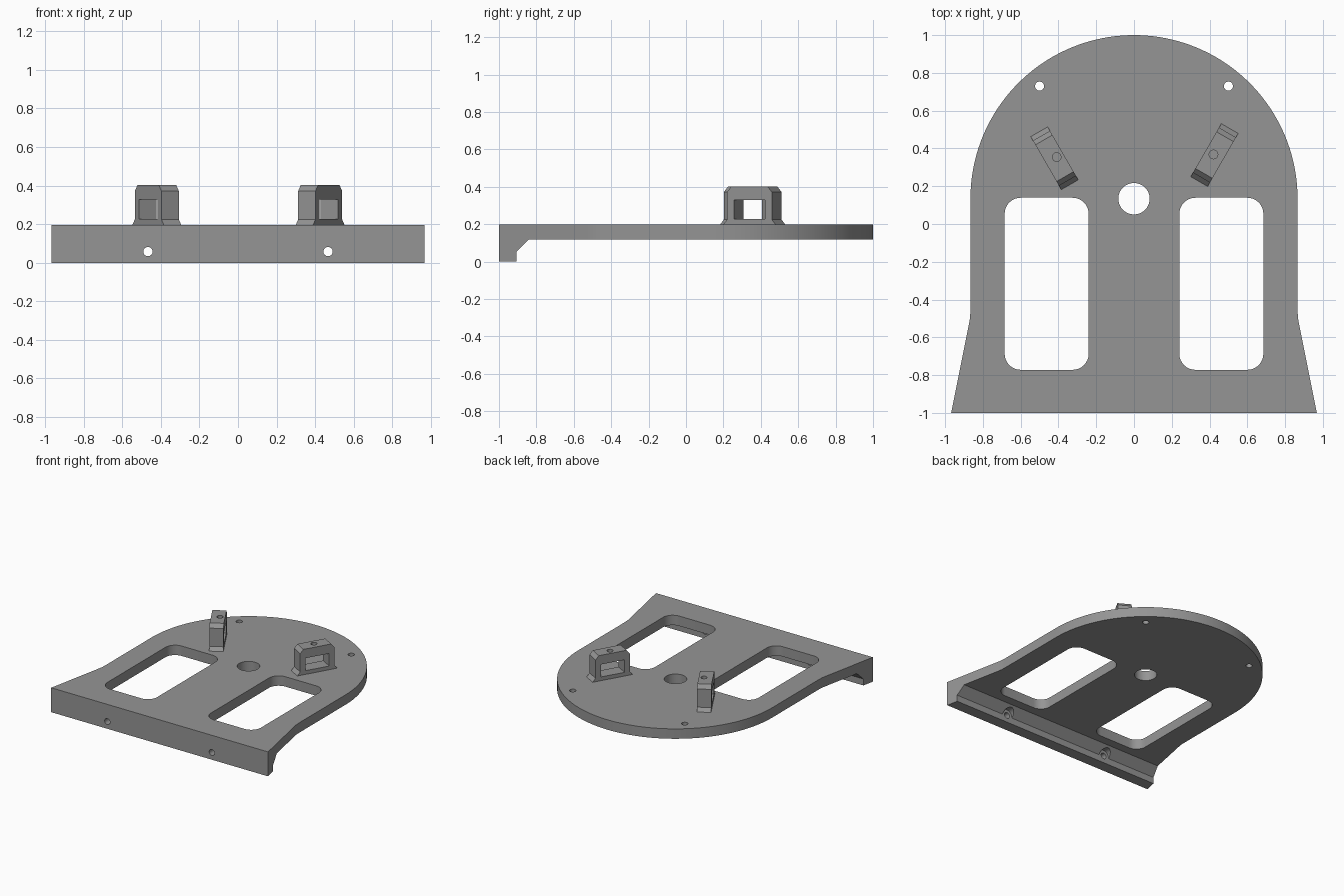
import bpy, bmesh, math
from mathutils import Matrix, Vector

if "Cube" in bpy.data.objects:
    bpy.data.objects.remove(bpy.data.objects["Cube"])

TOP, UNDER = 0.197, 0.117      # plate top and underside
R, CY = 0.866, 0.134           # round end: radius and centre y

grey = bpy.data.materials.new("grey plastic")
grey.diffuse_color = (0.30, 0.30, 0.30, 1)
grey.use_nodes = True
grey.node_tree.nodes["Principled BSDF"].inputs["Base Color"].default_value = grey.diffuse_color


def prism(name, pts, depth, matrix=Matrix()):
    """Extrude a flat outline along local z, then place it."""
    bm = bmesh.new()
    face = bm.faces.new([bm.verts.new((x, y, 0)) for x, y in pts])
    new = bmesh.ops.extrude_face_region(bm, geom=[face])["geom"]
    for v in new:
        if isinstance(v, bmesh.types.BMVert):
            v.co.z += depth
    bm.transform(matrix)
    bmesh.ops.recalc_face_normals(bm, faces=bm.faces)
    me = bpy.data.meshes.new(name)
    bm.to_mesh(me)
    bm.free()
    me.materials.append(grey)
    ob = bpy.data.objects.new(name, me)
    bpy.context.collection.objects.link(ob)
    return ob


def arc(cx, cy, r, a0, a1, n):
    return [(cx + r * math.cos(math.radians(a0 + (a1 - a0) * i / n)),
             cy + r * math.sin(math.radians(a0 + (a1 - a0) * i / n)))
            for i in range(n + 1)]


def circle(r, n=32):
    return arc(0, 0, r, 0, 360, n)[:-1]


def rounded_rect(x0, x1, y0, y1, r):
    return (arc(x1 - r, y1 - r, r, 0, 90, 8) + arc(x0 + r, y1 - r, r, 90, 180, 8)
            + arc(x0 + r, y0 + r, r, 180, 270, 8) + arc(x1 - r, y0 + r, r, 270, 360, 8))


def boolean(ob, tool, op="DIFFERENCE"):
    mod = ob.modifiers.new(op.lower(), "BOOLEAN")
    mod.operation, mod.solver, mod.object = op, "EXACT", tool
    bpy.context.view_layer.objects.active = ob
    bpy.ops.object.modifier_apply(modifier=mod.name)
    bpy.data.objects.remove(tool)


def finish(ob):
    bpy.ops.object.select_all(action="DESELECT")
    ob.select_set(True)
    bpy.context.view_layer.objects.active = ob
    bpy.ops.object.shade_smooth_by_angle(angle=math.radians(25))


# Base plate: flared outline with a round back, trimmed by a side profile with a front lip
side = [(0.968, -1), (0.873, -0.525), (0.868, -0.497), (0.866, -0.46)]
outline = side + arc(0, CY, R, 0, 180, 80) + [(-x, y) for x, y in reversed(side)]
plate = prism("base_plate", outline, 0.4, Matrix.Translation((0, 0, -0.1)))
profile = [(-1.0, 0), (-0.907, 0), (-0.907, 0.052), (-0.842, UNDER),
           (1.1, UNDER), (1.1, TOP), (-1.0, TOP)]
yz_to_world = Matrix(((0, 0, 1, -1.2), (1, 0, 0, 0), (0, 1, 0, 0), (0, 0, 0, 1)))
boolean(plate, prism("side_profile", profile, 2.4, yz_to_world), "INTERSECT")

# Openings through the plate
boolean(plate, prism("centre_hole", circle(0.083, 48), 0.5, Matrix.Translation((0, CY, 0))))
along_y = Matrix.Rotation(math.radians(-90), 4, "X")
for s in (-1, 1):
    x0, x1 = sorted((s * 0.24, s * 0.685))
    boolean(plate, prism("window", rounded_rect(x0, x1, -0.772, 0.139, 0.085), 0.5))
    boolean(plate, prism("small_hole", circle(0.024), 0.5, Matrix.Translation((s * 0.5, 0.73, 0))))
    # Lip screw hole, with a wider recess through the sloped rib
    at = Matrix.Translation((s * 0.467, -1.1, 0.058))
    boolean(plate, prism("lip_hole", circle(0.024), 0.4, at @ along_y))
    at = Matrix.Translation((s * 0.467, -0.907, 0.058))
    boolean(plate, prism("lip_recess", circle(0.046), 0.2, at @ along_y))
finish(plate)

# Brackets: flared foot, chamfered top, open window and a hole through the roof
half = [(0.162, TOP), (0.138, 0.225), (0.138, 0.372), (0.112, 0.402)]
shape = half + [(-x, z) for x, z in reversed(half)]
opening = [(-0.096, 0.227), (0.096, 0.227), (0.096, 0.328), (-0.096, 0.328)]
W = 0.104
for name, x, y, angle, shift in (("left_bracket", -0.421, 0.348, 120, -0.013),
                                 ("right_bracket", 0.426, 0.365, 60, 0.006)):
    place = Matrix.Translation((x, y, 0)) @ Matrix.Rotation(math.radians(angle), 4, "Z")
    upright = place @ Matrix.Rotation(math.radians(90), 4, "X")
    bracket = prism(name, shape, W, upright @ Matrix.Translation((0, 0, -W / 2)))
    boolean(bracket, prism("opening", opening, 0.3, upright @ Matrix.Translation((0, 0, -0.15))))
    boolean(bracket, prism("roof_hole", circle(0.023, 24), 0.2,
                           place @ Matrix.Translation((0, shift, 0.28))))
    finish(bracket)
